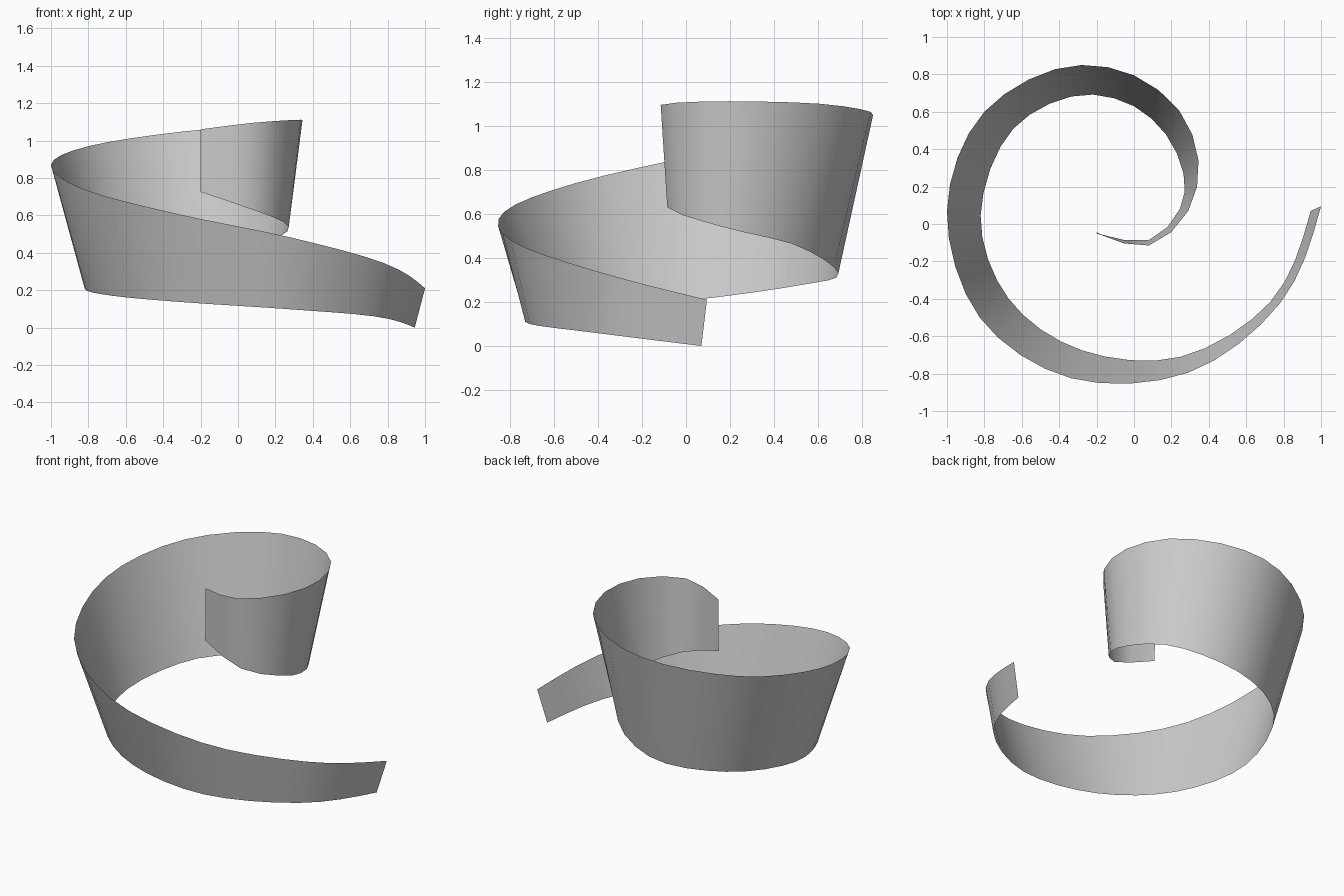
import bpy
from mathutils import Vector

if "Cube" in bpy.data.objects:
    bpy.data.objects.remove(bpy.data.objects["Cube"])

# Stations along the ribbon: (segment index, top edge point, bottom edge point)
STATIONS = [
    (0, (1.0, .095, .21), (.945, .07, 0)),
    (4, (.78, -.425, .345), (.73, -.415, .06)),
    (8, (.29, -.795, .48), (.25, -.71, .10)),
    (12, (-.335, -.825, .61), (-.28, -.675, .135)),
    (16, (-.825, -.5, .74), (-.67, -.40, .17)),
    (20, (-1.0, .07, .87), (-.82, .045, .21)),
    (24, (-.80, .60, .97), (-.645, .51, .275)),
    (28, (-.28, .85, 1.05), (-.22, .692, .33)),
    (30, (0, .795, 1.075), (0, .63, .39)),
    (32, (.24, .61, 1.10), (.17, .48, .465)),
    (34, (.345, .34, 1.11), (.265, .27, .515)),
    (36, (.29, .07, 1.11), (.245, .08, .565)),
    (38, (.08, -.115, 1.095), (.08, -.085, .63)),
    (40, (-.20, -.045, 1.06), (-.20, -.05, .725)),
]
TIMES = [s[0] for s in STATIONS]


def smooth_path(points):
    """Smooth curve through the points, one sample per segment index."""
    p = [Vector(c) for c in points]
    n = len(p)
    slope = [(p[i + 1] - p[i]) / (TIMES[i + 1] - TIMES[i]) for i in range(n - 1)]
    tangent = [None] * n
    for i in range(1, n - 1):
        a, b = TIMES[i] - TIMES[i - 1], TIMES[i + 1] - TIMES[i]
        tangent[i] = (slope[i - 1] * b + slope[i] * a) / (a + b)
    tangent[0] = slope[0] * 1.5 - tangent[1] * .5
    tangent[-1] = slope[-1] * 1.5 - tangent[-2] * .5
    out = []
    for i in range(n - 1):
        h = TIMES[i + 1] - TIMES[i]
        for k in range(h):
            u = k / h
            out.append(p[i] * (2*u**3 - 3*u**2 + 1) + tangent[i] * h * (u**3 - 2*u**2 + u)
                       + p[i + 1] * (3*u**2 - 2*u**3) + tangent[i + 1] * h * (u**3 - u**2))
    return out + [p[-1]]


# Single-sheet spiral ribbon lofted between its two edges
top = smooth_path([s[1] for s in STATIONS])
bottom = smooth_path([s[2] for s in STATIONS])
n = len(top)
mesh = bpy.data.meshes.new("spiral_ribbon")
mesh.from_pydata(top + bottom, [], [(i, n + i, n + i + 1, i + 1) for i in range(n - 1)])
mesh.flip_normals()
mesh.shade_smooth()
ribbon = bpy.data.objects.new("spiral_ribbon", mesh)
bpy.context.collection.objects.link(ribbon)
